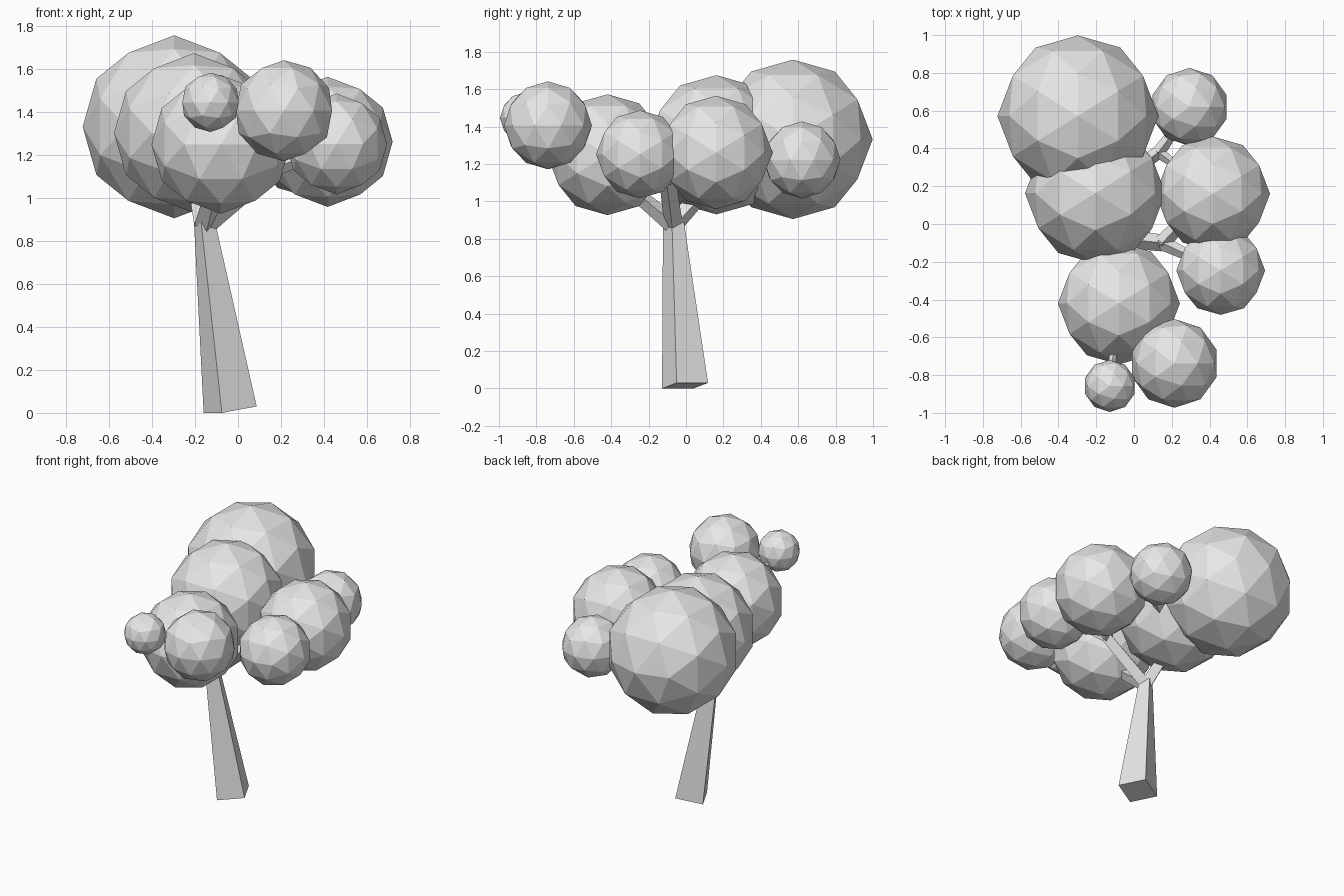
import bpy
import bmesh
import math
from mathutils import Matrix, Vector

cube = bpy.data.objects.get("Cube")
if cube:
    bpy.data.objects.remove(cube, do_unlink=True)

grey = bpy.data.materials.new("plain_grey")
grey.use_nodes = True
grey.diffuse_color = (0.8, 0.8, 0.8, 1)
grey.node_tree.nodes["Principled BSDF"].inputs["Base Color"].default_value = (0.8, 0.8, 0.8, 1)


def finish(name, bm):
    bmesh.ops.recalc_face_normals(bm, faces=bm.faces)
    mesh = bpy.data.meshes.new(name)
    bm.to_mesh(mesh)
    bm.free()
    mesh.materials.append(grey)
    obj = bpy.data.objects.new(name, mesh)
    bpy.context.scene.collection.objects.link(obj)
    return obj


def leaf_ball(name, centre, radius, tilt):
    bm = bmesh.new()
    bmesh.ops.create_icosphere(
        bm, subdivisions=2, radius=radius,
        matrix=Matrix.Translation(centre) @ Matrix.Rotation(math.radians(tilt), 4, 'Y'))
    finish(name, bm)


def prism(name, lower, upper):
    """Closed prism between two matching rings."""
    bm = bmesh.new()
    a = [bm.verts.new(p) for p in lower]
    b = [bm.verts.new(p) for p in upper]
    bm.faces.new(a)
    bm.faces.new(b)
    for i in range(len(a)):
        j = (i + 1) % len(a)
        bm.faces.new((a[i], a[j], b[j], b[i]))
    finish(name, bm)


def branch(name, start, end, r1, r2):
    """Square tapered limb between two points."""
    start, end = Vector(start), Vector(end)
    turn = (end - start).to_track_quat('Z', 'Y')

    def ring(p, r):
        return [p + turn @ Vector((r * math.cos(k * math.pi / 2),
                                   r * math.sin(k * math.pi / 2), 0)) for k in range(4)]
    prism(name, ring(start, r1), ring(end, r2))


# Foliage: large balls are turned so an edge faces up, small ones stand on a point
TURN = 58.28
balls = {
    "back_right_foliage": ((-0.297, 0.572, 1.332), 0.426, TURN),
    "middle_right_foliage": ((-0.205, 0.163, 1.303), 0.372, TURN),
    "front_right_foliage": ((-0.08, -0.42, 1.25), 0.323, TURN),
    "middle_left_foliage": ((0.417, 0.16, 1.262), 0.303, TURN),
    "front_left_foliage": ((0.459, -0.246, 1.252), 0.235, TURN),
    "front_foliage": ((0.214, -0.738, 1.407), 0.235, 0),
    "front_tip_foliage": ((-0.128, -0.857, 1.446), 0.138, 0),
    "back_left_foliage": ((0.294, 0.62, 1.222), 0.206, 0),
}
for name, (centre, radius, tilt) in balls.items():
    leaf_ball(name, centre, radius, tilt)

# Trunk: leaning tapered square post
prism("trunk",
      [(-0.16, 0.04, 0), (-0.075, -0.128, 0), (0.087, -0.05, 0.03), (0.002, 0.118, 0.03)],
      [(-0.205, -0.059, 0.89), (-0.172, -0.123, 0.89),
       (-0.107, -0.075, 0.89), (-0.14, -0.011, 0.89)])

# Limbs fork from the trunk top and run into the foliage
crown = (-0.155, -0.067, 0.875)
left_fork = (0.15, -0.1, 1.13)
back_fork = (0.13, 0.38, 1.2)
front_centre = balls["front_right_foliage"][0]
limbs = [
    ("middle_right_limb", crown, (-0.2, 0.14, 1.1), 0.05, 0.04),
    ("back_right_limb", (-0.2, 0.14, 1.1), (-0.29, 0.5, 1.25), 0.04, 0.03),
    ("front_right_limb", crown, (-0.09, -0.36, 1.12), 0.05, 0.035),
    ("left_limb", crown, left_fork, 0.05, 0.045),
    ("middle_left_limb", left_fork, (0.34, 0.1, 1.22), 0.045, 0.025),
    ("front_left_limb", left_fork, (0.4, -0.22, 1.22), 0.04, 0.02),
    ("back_limb", (-0.2, 0.14, 1.1), back_fork, 0.04, 0.035),
    ("back_left_limb", back_fork, (0.27, 0.57, 1.22), 0.035, 0.02),
    ("back_side_limb", back_fork, (0.3, 0.25, 1.24), 0.03, 0.015),
    ("front_limb", front_centre, (0.18, -0.66, 1.38), 0.03, 0.02),
    ("front_tip_limb", front_centre, (-0.125, -0.82, 1.43), 0.03, 0.015),
]
for name, start, end, r1, r2 in limbs:
    branch(name, start, end, r1, r2)
